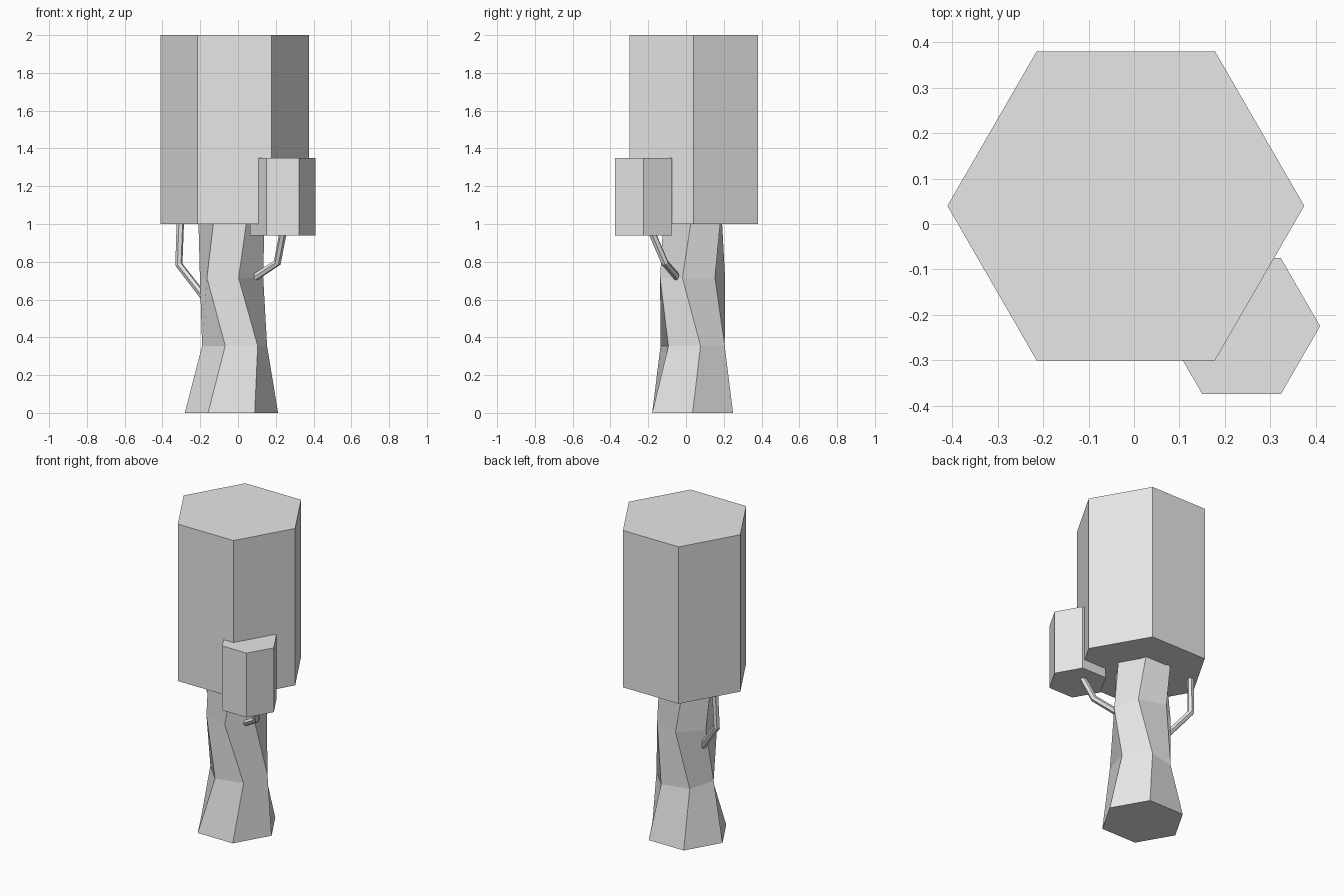
import bpy, bmesh
from math import cos, sin, radians

cube = bpy.data.objects.get("Cube")
if cube:
    bpy.data.objects.remove(cube, do_unlink=True)

GREY = (0.8, 0.8, 0.8, 1.0)
grey = bpy.data.materials.new("plain_grey")
grey.use_nodes = True
grey.diffuse_color = GREY
grey.node_tree.nodes["Principled BSDF"].inputs["Base Color"].default_value = GREY


def hex_column(name, rings):
    """Join stacked hexagons, each given as (x, y, z, radius, twist in degrees)."""
    bm = bmesh.new()
    loops = []
    for x, y, z, r, twist in rings:
        angles = [radians(60 * i + twist) for i in range(6)]
        loops.append([bm.verts.new((x + r * cos(a), y + r * sin(a), z)) for a in angles])
    for low, high in zip(loops, loops[1:]):
        for i in range(6):
            j = (i + 1) % 6
            bm.faces.new((low[i], low[j], high[j], high[i]))
    bm.faces.new(loops[0][::-1])
    bm.faces.new(loops[-1])
    mesh = bpy.data.meshes.new(name)
    bm.to_mesh(mesh)
    bm.free()
    mesh.materials.append(grey)
    bpy.context.collection.objects.link(bpy.data.objects.new(name, mesh))


def branch(name, points):
    """A thin six-sided bent stick along the points."""
    curve = bpy.data.curves.new(name, "CURVE")
    curve.dimensions = "3D"
    curve.bevel_depth = 0.02
    curve.bevel_resolution = 1
    curve.use_fill_caps = True
    spline = curve.splines.new("POLY")
    spline.points.add(len(points) - 1)
    spline.use_smooth = False
    for p, co in zip(spline.points, points):
        p.co = (*co, 1)
    curve.materials.append(grey)
    obj = bpy.data.objects.new(name, curve)
    bpy.context.collection.objects.link(obj)
    bpy.ops.object.select_all(action="DESELECT")
    obj.select_set(True)
    bpy.context.view_layer.objects.active = obj
    bpy.ops.object.convert(target="MESH")


# Twisting trunk, flared at the foot
hex_column("trunk", [
    (-0.035, 0.035, 0.0, 0.247, 0),
    (-0.018, 0.035, 0.355, 0.177, 13.7),
    (-0.034, 0.035, 0.715, 0.176, -17.8),
    (-0.035, 0.035, 1.07, 0.176, 0),
])

# Large main crown and the small side crown
hex_column("main_crown", [(-0.018, 0.04, z, 0.393, 0) for z in (1.0, 2.0)])
hex_column("side_crown", [(0.237, -0.225, z, 0.173, 0) for z in (0.94, 1.35)])

# Bent branches reaching up into the crowns
branch("left_branch", [(0.07, -0.035, 0.705), (0.208, -0.112, 0.795), (0.247, -0.2, 1.0)])
branch("right_branch", [(-0.15, 0.075, 0.575), (-0.313, 0.137, 0.785), (-0.304, 0.145, 1.05)])
